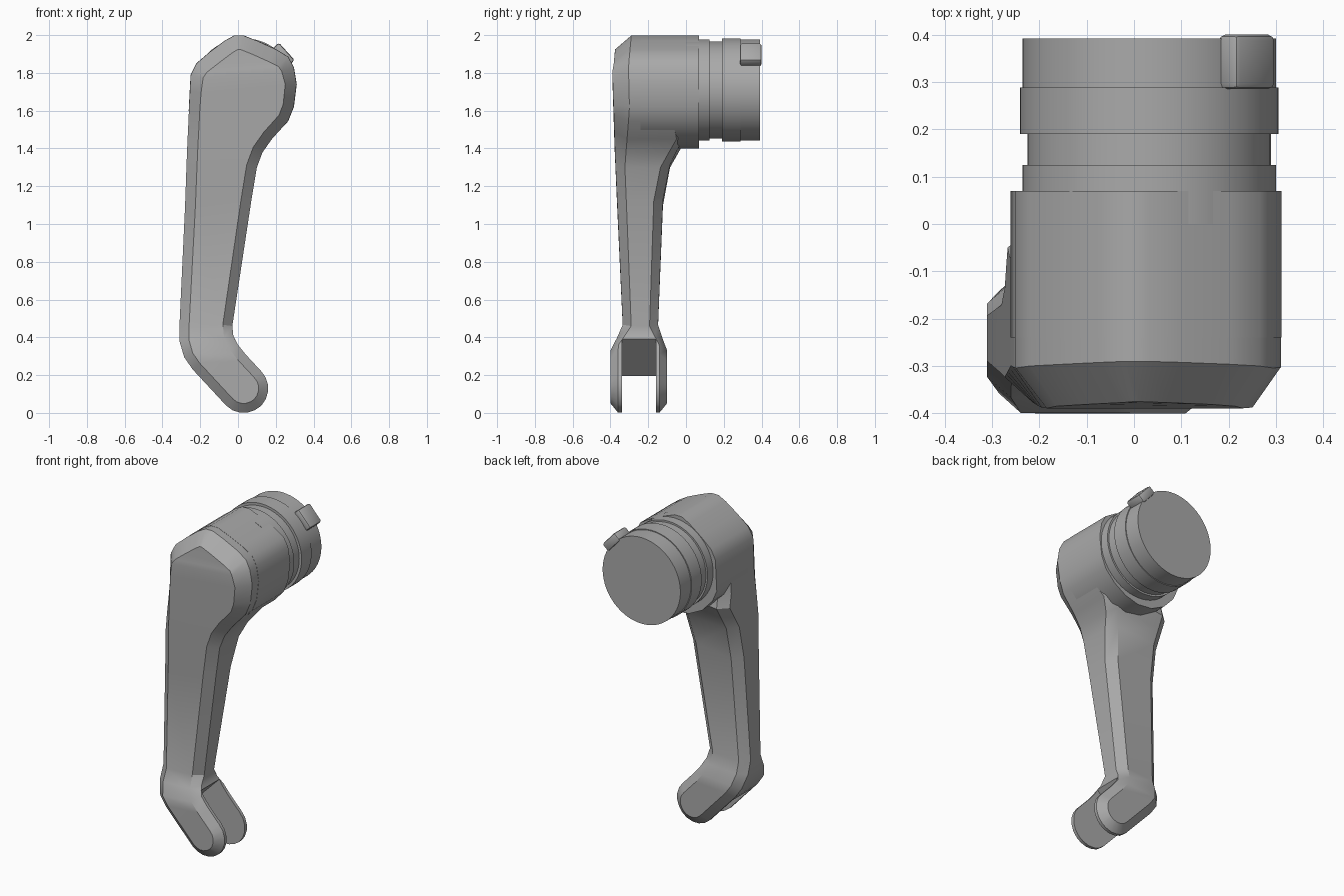
import bpy, bmesh, math
from mathutils import Vector

if "Cube" in bpy.data.objects:
    bpy.data.objects.remove(bpy.data.objects["Cube"], do_unlink=True)

grey = bpy.data.materials.new("plain_grey")
grey.use_nodes = True
GREY = (0.4, 0.4, 0.4, 1)
grey.diffuse_color = GREY
grey.node_tree.nodes["Principled BSDF"].inputs["Base Color"].default_value = GREY


def make_object(name, bm):
    bmesh.ops.recalc_face_normals(bm, faces=bm.faces)
    mesh = bpy.data.meshes.new(name)
    bm.to_mesh(mesh)
    bm.free()
    mesh.materials.append(grey)
    obj = bpy.data.objects.new(name, mesh)
    bpy.context.collection.objects.link(obj)
    return obj


def activate(obj):
    bpy.ops.object.select_all(action="DESELECT")
    obj.select_set(True)
    bpy.context.view_layer.objects.active = obj


def smooth(obj, degrees=32):
    activate(obj)
    bpy.ops.object.shade_smooth_by_angle(angle=math.radians(degrees))


def bridge(bm, rings):
    """Join successive closed rings of vertices with quads."""
    for a, b in zip(rings, rings[1:]):
        for i in range(len(a)):
            j = (i + 1) % len(a)
            bm.faces.new((a[i], a[j], b[j], b[i]))


def loft(name, rings):
    bm = bmesh.new()
    vs = [[bm.verts.new(p) for p in ring] for ring in rings]
    bridge(bm, vs)
    bm.faces.new(vs[0])
    bm.faces.new(vs[-1])
    return make_object(name, bm)


def lookup(table, z):
    """Piecewise linear value; table runs from high z to low z."""
    if z >= table[0][0]:
        return table[0][1]
    for (z1, v1), (z2, v2) in zip(table, table[1:]):
        if z >= z2:
            return v1 + (v2 - v1) * (z1 - z) / (z1 - z2)
    return table[-1][1]


# Front outline of head, arm and fork, as matching left and right edges
left = [(-.02, 1.997), (-.07, 1.97), (-.15, 1.91), (-.22, 1.85), (-.25, 1.79),
        (-.255, 1.7), (-.26, 1.6), (-.263, 1.53), (-.267, 1.45), (-.27, 1.38),
        (-.273, 1.3), (-.28, 1.1), (-.31, .46), (-.31, .38), (-.285, .295), (-.24, .23)]
right = [(.03, 1.997), (.1, 1.97), (.2, 1.925), (.265, 1.885), (.295, 1.83),
         (.31, 1.74), (.295, 1.62), (.265, 1.545), (.18, 1.45), (.13, 1.38),
         (.1, 1.3), (.07, 1.12), (-.03, .46), (-.025, .41), (0, .36), (.04, .31)]
head_outline = left[:7][::-1] + right[:8] + [
    (.2, 1.475), (.12, 1.425), (.03, 1.4), (-.07, 1.41), (-.16, 1.455), (-.23, 1.53)]

# Rounded fork tip
along = Vector((1, -1)).normalized()
across = Vector((1, 1)).normalized()
tip, radius = Vector((.03, .13)), .13
for deg in (0, 18, 36, 54, 72, 86):
    t = math.radians(deg)
    forward = tip + along * radius * math.sin(t)
    side = across * radius * math.cos(t)
    left.append(tuple(forward - side))
    right.append(tuple(forward + side))

# Depth of the body by height
FRONT = [(2, -.375), (1.8, -.39), (1.4, -.378), (.46, -.335), (.325, -.4)]
BACK = [(1.5, -.02), (1.45, 0), (1.38, -.04), (1.3, -.085), (1.11, -.122),
        (.46, -.148), (.325, -.1)]
CHAMFER = [(1.6, .085), (1.3, .05), (.46, .045), (.3, .04)]
INSET = [(1.9, .075), (1.7, .058), (.3, .05)]

outline = [Vector(p) for p in left + right[::-1]]
n = len(outline)
levels = [(outline[i].y + outline[n - 1 - i].y) / 2 for i in range(n)]
rings = [[], [], [], []]
for i, p in enumerate(outline):
    z = levels[i]
    tangent = (outline[(i + 1) % n] - outline[i - 1]).normalized()
    inner = p + Vector((-tangent.y, tangent.x)) * lookup(INSET, z)
    front, back, depth = (lookup(t, z) for t in (FRONT, BACK, CHAMFER))
    rings[0].append((inner.x, front, inner.y))
    rings[1].append((p.x, front + depth, p.y))
    rings[2].append((p.x, back - min(depth, .05), p.y))
    rings[3].append((inner.x, back, inner.y))

# Arm with chamfered front and back
bm = bmesh.new()
vs = [[bm.verts.new(p) for p in ring] for ring in rings]
bridge(bm, vs)
for ring in (vs[0], vs[3]):
    for i in range(n // 2 - 1):
        bm.faces.new((ring[i], ring[i + 1], ring[n - 2 - i], ring[n - 1 - i]))
arm = make_object("arm_and_fork", bm)

# Slot between the fork prongs
bpy.ops.mesh.primitive_cube_add(size=1)
slot = bpy.context.object
slot.name = "slot_cutter"
slot.scale = (.6, .18, .6)
slot.rotation_euler = (0, math.radians(45), 0)
centre = Vector((-.11, .295)) + along * .3
slot.location = (centre.x, -.25, centre.y)
slot.hide_render = True
cut = arm.modifiers.new("slot", "BOOLEAN")
cut.operation, cut.solver, cut.object = "DIFFERENCE", "EXACT", slot
activate(arm)
bpy.ops.object.modifier_apply(modifier=cut.name)
bpy.data.objects.remove(slot, do_unlink=True)
smooth(arm)

# Head behind the arm, a hair larger so its skin covers the arm's
head = loft("head", [[(x * 1.004, y, 1.7 + (z - 1.7) * 1.004) for x, z in head_outline]
                     for y in (-.24, .07)])
smooth(head, 35)

# Turned connector with a groove
AXIS = Vector((.032, 1.71))
PROFILE = [(0, .268), (.125, .268), (.125, .257), (.19, .257), (.19, .273),
           (.288, .273), (.288, .268), (.392, .268)]
SIDES = 56
turns = [2 * math.pi * k / SIDES for k in range(SIDES)]
connector = loft("connector", [[(AXIS.x + r * math.cos(a), y, AXIS.y + r * math.sin(a))
                                for a in turns] for y, r in PROFILE])
smooth(connector)

# Locking tab on the connector
bpy.ops.mesh.primitive_cube_add(size=1)
tab = bpy.context.object
tab.name = "locking_tab"
tab.scale = (.055, .115, .125)
turn = math.radians(42)
tab.rotation_euler = (0, -turn, 0)
tab.location = (AXIS.x + .277 * math.cos(turn), .3425, AXIS.y + .277 * math.sin(turn))
tab.data.materials.append(grey)
bpy.ops.object.transform_apply(location=False, rotation=False, scale=True)
soft = tab.modifiers.new("soft_edges", "BEVEL")
soft.width, soft.segments = .012, 2
bpy.ops.object.modifier_apply(modifier=soft.name)
smooth(tab)
